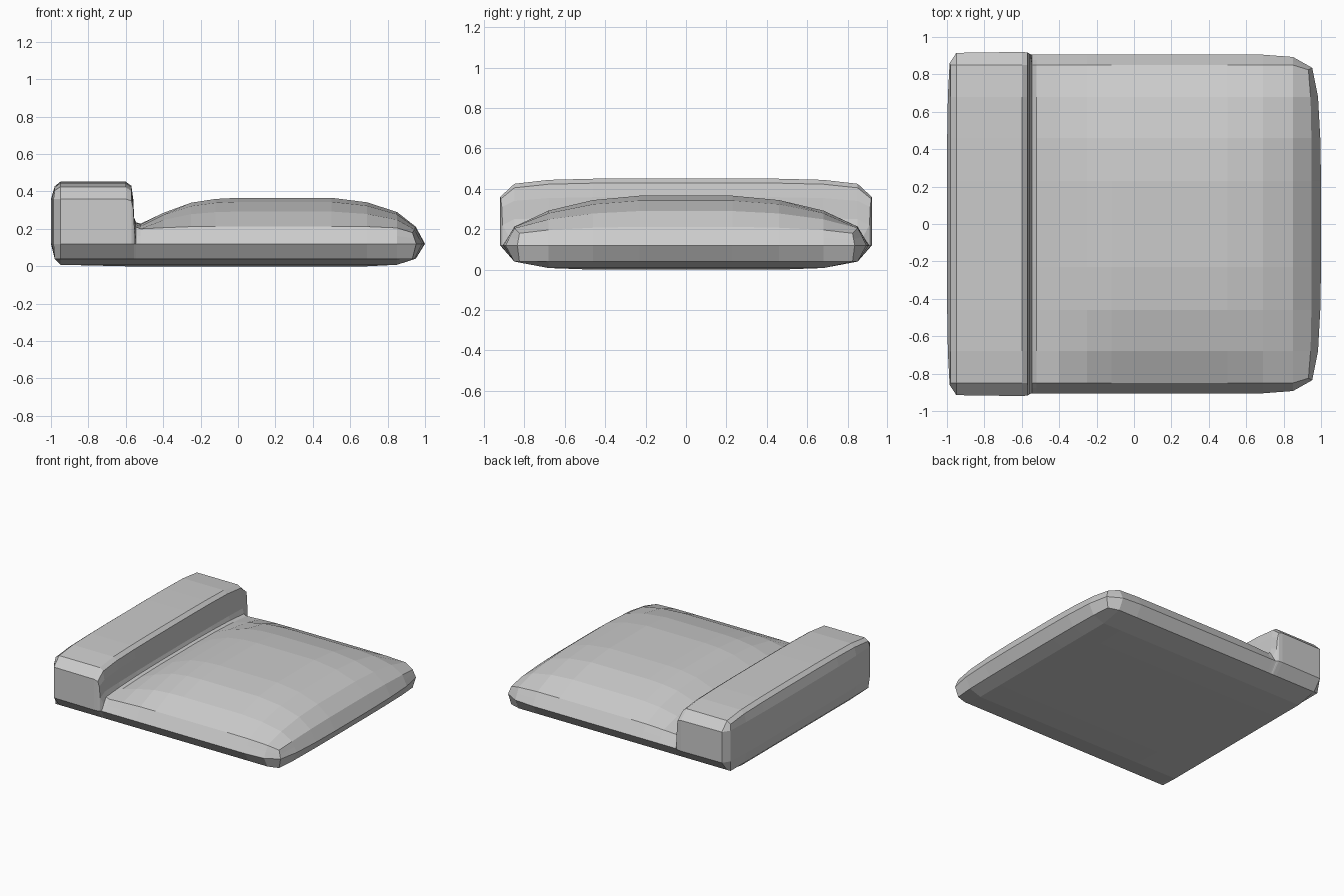
import bpy, bmesh

if "Cube" in bpy.data.objects:
    bpy.data.objects.remove(bpy.data.objects["Cube"])

# Columns along x: (x, centre height, height at side edge, half width of rim)
COLS = [(-.98, .428, .405, .86), (-.95, .452, .425, .915), (-.60, .452, .425, .92),
        (-.57, .43, .405, .917), (-.56, .36, .34, .912), (-.555, .26, .25, .908),
        (-.545, .235, .21, .906), (-.52, .228, .20, .905), (-.40, .285, .206, .905),
        (-.25, .34, .212, .905), (-.12, .36, .213, .905), (0, .366, .213, .905),
        (.25, .366, .213, .905), (.50, .366, .213, .905), (.69, .342, .212, .905),
        (.85, .29, .205, .893), (.95, .212, .18, .835)]
# Rows across y: (half width, crown factor, end inset of the outline)
HALF = [(.85, 0, .035), (.68, .52, .012), (.46, .86, .003), (.23, 1, 0)]
ROWS = [(-y, t, d) for y, t, d in HALF] + [(0, 1, 0)] + HALF[::-1]
UPPER = [.36, .36, .36, .35, .31, .22]          # upper side line of the bolster
NX, NY = len(COLS), len(ROWS)
RIM_Z = .12


def plan(i, j):
    """Plan position of a grid point, with corners pulled in."""
    x, y = COLS[i][0], ROWS[j][0]
    if i == NX - 1:
        x -= ROWS[j][2] * .5
        y *= .97 if j in (0, NY - 1) else 1
    return x, y


def top(i, j):
    _, centre, edge, _ = COLS[i]
    t = ROWS[j][1] ** (.5 if i < 5 else 1)
    return (*plan(i, j), edge + (centre - edge) * t)


def bottom(i, j):
    if i in (0, NX - 1) or j in (0, NY - 1):
        z = .04
    else:
        z = 0 if 1 < i < NX - 2 and abs(ROWS[j][0]) < .6 else .008
    return (*plan(i, j), z)


def rim(i, j):
    x, y = COLS[i][0], ROWS[j][0]
    if i == 0:
        x = -1 + ROWS[j][2] * .4
    elif i == NX - 1:
        x = 1 - ROWS[j][2] * 1.35
    if j in (0, NY - 1):
        y = COLS[i][3] * (1 if j else -1)
    return x, y, RIM_Z


def upper_rim(i, j):
    r, t = rim(i, j), top(i, j)
    if i < len(UPPER):
        return r[0], r[1], UPPER[i]
    return tuple((a + b) / 2 for a, b in zip(r, t))


bm = bmesh.new()
# Top and bottom panels
grids = []
for surf in (top, bottom):
    g = {(i, j): bm.verts.new(surf(i, j)) for i in range(NX) for j in range(NY)}
    for i in range(NX - 1):
        for j in range(NY - 1):
            bm.faces.new([g[i, j], g[i + 1, j], g[i + 1, j + 1], g[i, j + 1]])
    grids.append(g)

# Side bands joining the two panels
loop = ([(i, 0) for i in range(NX - 1)] + [(NX - 1, j) for j in range(NY - 1)]
        + [(i, NY - 1) for i in range(NX - 1, 0, -1)] + [(0, j) for j in range(NY - 1, 0, -1)])
rings = [[grids[0][k] for k in loop],
         [bm.verts.new(upper_rim(*k)) for k in loop],
         [bm.verts.new(rim(*k)) for k in loop],
         [grids[1][k] for k in loop]]
for a, b in zip(rings, rings[1:]):
    for k in range(len(loop)):
        n = (k + 1) % len(loop)
        bm.faces.new([a[k], b[k], b[n], a[n]])
bmesh.ops.recalc_face_normals(bm, faces=bm.faces)

mesh = bpy.data.meshes.new("cushion_with_bolster")
bm.to_mesh(mesh)
bm.free()
obj = bpy.data.objects.new("cushion_with_bolster", mesh)
bpy.context.collection.objects.link(obj)
